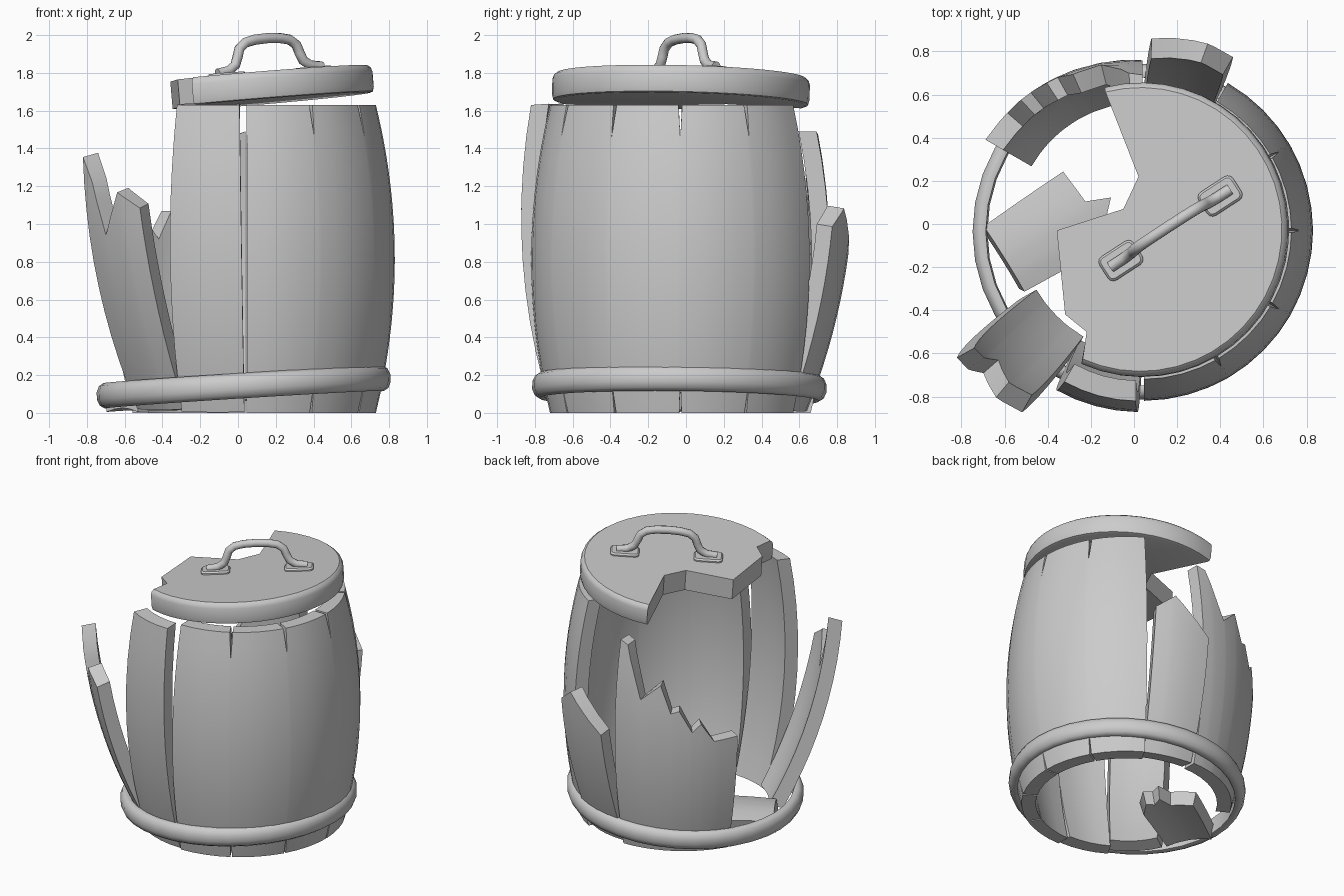
import bpy, bmesh
from math import sin, cos, radians, pi
from mathutils import Vector, Matrix

if "Cube" in bpy.data.objects:
    bpy.data.objects.remove(bpy.data.objects["Cube"])

C = Vector((0.04, -0.03, 0))      # barrel axis
THICK = 0.095


def finish(bm, name, angle=30):
    bmesh.ops.recalc_face_normals(bm, faces=bm.faces[:])
    me = bpy.data.meshes.new(name)
    bm.to_mesh(me)
    bm.free()
    ob = bpy.data.objects.new(name, me)
    bpy.context.scene.collection.objects.link(ob)
    bpy.ops.object.select_all(action='DESELECT')
    ob.select_set(True)
    bpy.context.view_layer.objects.active = ob
    bpy.ops.object.shade_smooth_by_angle(angle=radians(angle))
    return ob


def radius(z):
    return 0.79 - 0.10 * ((z - 0.815) / 0.815) ** 2


def interp(pts, a):
    for (a0, z0), (a1, z1) in zip(pts, pts[1:]):
        if a0 <= a <= a1:
            return z0 + (z1 - z0) * (a - a0) / (a1 - a0)
    return pts[-1][1]


def stave_mesh(top, bottom=None, centre=C, flare=0, rows=10):
    """Curved plank whose top and bottom edges follow (angle, z) profiles."""
    a0, a1 = top[0][0], top[-1][0]
    bottom = bottom or [(a0, 0), (a1, 0)]
    n = max(3, round((a1 - a0) / 7.5))
    cols = {round(a0 + (a1 - a0) * i / n, 3) for i in range(n + 1)}
    cols = sorted(cols | {round(p[0], 3) for p in top + bottom})
    bm = bmesh.new()
    grids = []
    for inset in (0, THICK):
        g = []
        for a in cols:
            zb, zt = interp(bottom, a), interp(top, a)
            col = []
            for j in range(rows + 1):
                z = zb + (zt - zb) * j / rows
                r = radius(z) - inset + flare * z * (a - a0) / (a1 - a0)
                t = radians(a)
                col.append(bm.verts.new(centre + Vector((r * cos(t), r * sin(t), z))))
            g.append(col)
        grids.append(g)
    o, k = grids
    for g in grids:
        for i in range(len(cols) - 1):
            for j in range(rows):
                bm.faces.new((g[i][j], g[i + 1][j], g[i + 1][j + 1], g[i][j + 1]))
    for i in range(len(cols) - 1):
        for j in (0, rows):
            bm.faces.new((o[i][j], o[i + 1][j], k[i + 1][j], k[i][j]))
    for i in (0, -1):
        for j in range(rows):
            bm.faces.new((o[i][j], o[i][j + 1], k[i][j + 1], k[i][j]))
    return bm


def lean(bm, ang, deg):
    """Tip a stave outward around its foot."""
    d = Vector((cos(radians(ang)), sin(radians(ang)), 0))
    bmesh.ops.rotate(bm, verts=bm.verts[:], cent=C + d * 0.73 + Vector((0, 0, 0.15)),
                     matrix=Matrix.Rotation(radians(deg), 3, Vector((0, 0, 1)).cross(d)))


# intact wall: five staves with cracks at the seams
top, bottom = [(-89.5, 1.63)], [(-89.5, 0)]
for b in (-60, -30, 0, 30):
    top += [(b - 0.8, 1.63), (b, 1.46), (b + 0.8, 1.63)]
    bottom += [(b - 0.5, 0), (b, 0.17), (b + 0.5, 0)]
finish(stave_mesh(top + [(60, 1.63)], bottom + [(60, 0)], rows=14), "barrel_wall")

# broken and leaning staves
bm = stave_mesh([(60.5, 1.0), (70, 1.1), (89, 0.86)])
lean(bm, 75, 8.5)
finish(bm, "broken_stave_back")
finish(stave_mesh([(90, 1.49), (95, 1.47), (104, 1.12), (114, 1.24), (119, 1.05), (123, 1.07),
                   (129, 0.92), (133, 0.98), (139, 0.85), (150, 0.87)], flare=0.06),
       "splintered_wall")
bm = stave_mesh([(210, 1.39), (216, 1.26), (221, 0.98), (230, 1.21), (240, 1.12)])
lean(bm, 225, 14.5)
finish(bm, "leaning_stave")
bm = stave_mesh([(240.5, 1.63), (269.3, 1.63)])
lean(bm, 257, 4)
finish(bm, "loose_front_stave")

# stave fragment lying on the ground inside
bm = stave_mesh([(-15, 0.44), (-2, 0.45), (1.5, 0.56), (6, 0.5), (10, 0.54), (15, 0.42)],
                centre=Vector(), rows=5)
bmesh.ops.rotate(bm, verts=bm.verts[:], cent=(0.57, 0, 0), matrix=Matrix.Rotation(radians(-9), 3, 'Y'))
d = Vector((0.85, 0.53, 0)).normalized()
up = Vector((0, 0, 1))
bm.transform(Matrix((up, d.cross(up), d)).transposed().to_4x4())
low = min(v.co.z for v in bm.verts)
bmesh.ops.translate(bm, verts=bm.verts[:], vec=(-0.615, -0.17, 0.005 - low))
finish(bm, "fallen_fragment")

# slipped hoop around the foot
section = [(0.715, -0.06), (0.74, -0.067), (0.765, -0.052), (0.779, -0.02), (0.779, 0.02),
           (0.765, 0.052), (0.74, 0.067), (0.715, 0.06)]
bm = bmesh.new()
N = 36
rings = [[bm.verts.new((r * cos(2 * pi * i / N), r * sin(2 * pi * i / N), z)) for r, z in section]
         for i in range(N)]
for i in range(N):
    p, q = rings[i], rings[(i + 1) % N]
    for j in range(len(section)):
        m = (j + 1) % len(section)
        bm.faces.new((p[j], q[j], q[m], p[m]))
hoop = finish(bm, "hoop", 50)
hoop.location = (0.03, -0.035, 0.137)
hoop.rotation_euler = (radians(-0.6), radians(-3.6), 0)

# broken lid: rim arc plus a jagged break line
LID = Matrix.Translation((0.03, -0.025, 1.79)) @ Matrix.Rotation(radians(-4.8), 4, 'Y') \
    @ Matrix.Rotation(radians(-1.3), 4, 'X')
arc = [(0.682 * cos(radians(a)), 0.682 * sin(radians(a)))
       for a in [-114 + 218.5 * i / 28 for i in range(29)]]
broken = [(-0.01, 0.245), (-0.08, 0.095), (-0.39, -0.005), (-0.35, -0.395), (-0.25, -0.475)]
bm = bmesh.new()
loops = []
for s, z in ((0.965, -0.15), (0.99, -0.145), (1, -0.12), (1, -0.04), (0.99, -0.018), (0.965, -0.004)):
    pts = [(x * s, y * s) for x, y in arc] + broken
    h = [z] * len(arc) + [z if -0.14 > z or z > -0.01 else -0.15 + 0.146 * len(loops) / 5] * len(broken)
    if len(loops) in (0, 1):
        h[len(arc):] = [-0.15 + 0.029 * len(loops)] * len(broken)
    loops.append([bm.verts.new((x, y, c)) for (x, y), c in zip(pts, h)])
for p, q in zip(loops, loops[1:]):
    for i in range(len(p)):
        m = (i + 1) % len(p)
        bm.faces.new((p[i], p[m], q[m], q[i]))
bm.faces.new(loops[0])
bm.faces.new(loops[-1])
finish(bm, "broken_lid", 35).matrix_world = LID

# handle and its two mounting pads
HANDLE = LID @ Matrix.Translation((0.14, 0.005, -0.003)) @ Matrix.Rotation(radians(33), 4, 'Z')
half = [(0.33, 0.016), (0.26, 0.026), (0.215, 0.055), (0.195, 0.1), (0.18, 0.14), (0.14, 0.17), (0.08, 0.182)]
path = [(-s, z) for s, z in half] + [(0, 0.186)] + half[::-1]
bm = bmesh.new()
rings = []
for i, (s, z) in enumerate(path):
    a, b = path[max(i - 1, 0)], path[min(i + 1, len(path) - 1)]
    t = Vector((b[0] - a[0], 0, b[1] - a[1])).normalized()
    nrm = Vector((-t.z, 0, t.x))
    rings.append([bm.verts.new(Vector((s, 0, z)) + 0.027 * (nrm * cos(k * pi / 5) + Vector((0, 1, 0)) * sin(k * pi / 5)))
                  for k in range(10)])
for p, q in zip(rings, rings[1:]):
    for k in range(10):
        m = (k + 1) % 10
        bm.faces.new((p[k], p[m], q[m], q[k]))
bm.faces.new(rings[0])
bm.faces.new(rings[-1])
finish(bm, "lid_handle", 50).matrix_world = HANDLE

for side, name in ((-1, "handle_pad_front"), (1, "handle_pad_back")):
    bm = bmesh.new()
    bmesh.ops.create_cube(bm, size=1)
    bmesh.ops.scale(bm, verts=bm.verts[:], vec=(0.19, 0.13, 0.035))
    edges = [e for e in bm.edges if abs(e.verts[0].co.z - e.verts[1].co.z) > 0.01]
    bmesh.ops.bevel(bm, geom=edges, offset=0.03, segments=3, profile=0.5, affect='EDGES')
    rim = [e for e in bm.edges if all(v.co.z > 0.01 for v in e.verts)]
    bmesh.ops.bevel(bm, geom=rim, offset=0.01, segments=1, affect='EDGES')
    finish(bm, name).matrix_world = HANDLE @ Matrix.Translation((side * 0.275, 0, 0))
